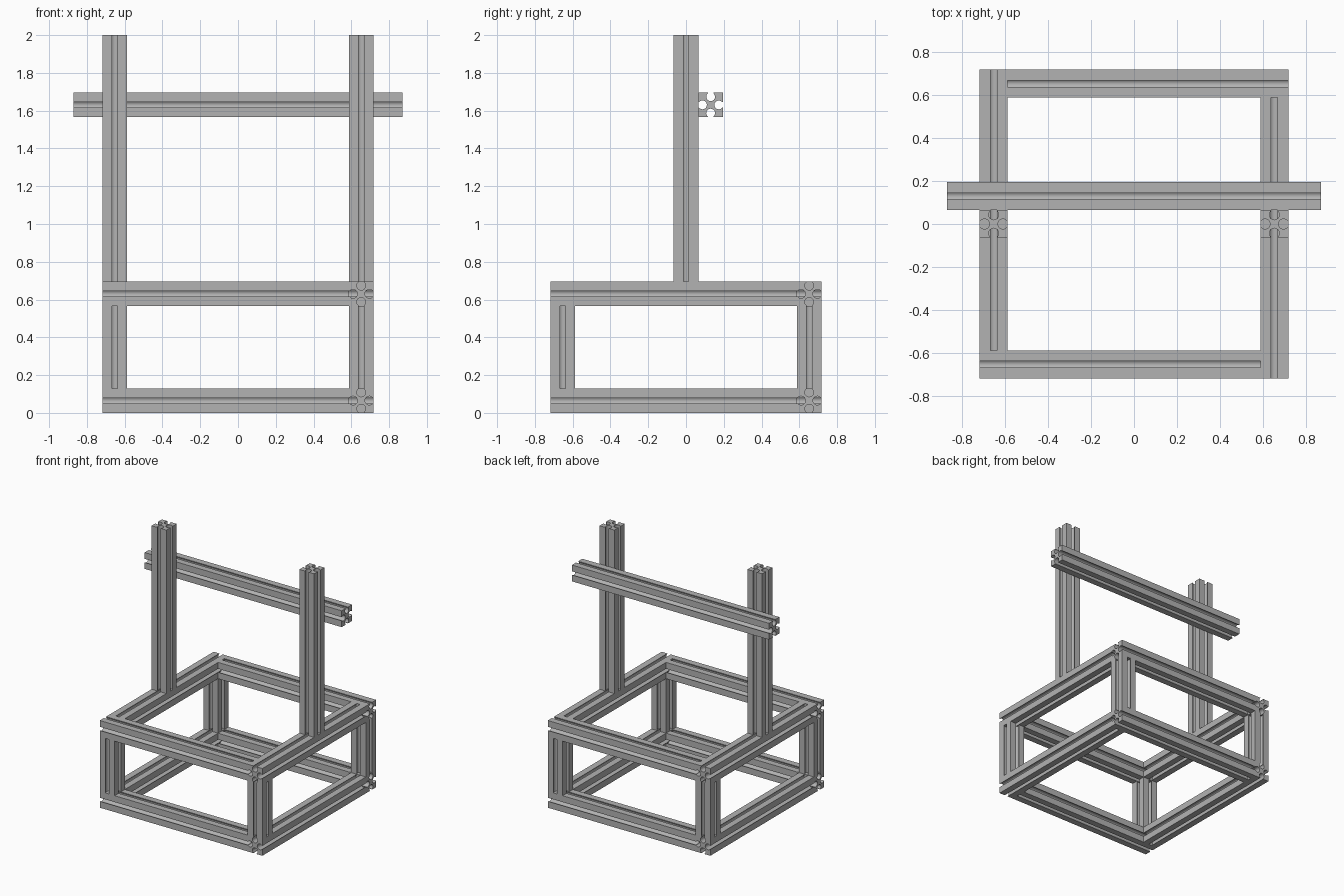
import bpy, bmesh, math
from mathutils import Vector

cube = bpy.data.objects.get("Cube")
if cube:
    bpy.data.objects.remove(cube)

# Proportions derived from the bar width
W = 2 * 30 / 460
H = W / 2
FRAME = 5.5 * W            # half the base frame size
MID = FRAME - H            # centre line of the frame bars
RAIL = 10 * W              # rail and post length
LEG = W * 10 / 3
DECK = LEG + 2 * W         # top of the base frame

grey = bpy.data.materials.new("aluminium grey")
grey.use_nodes = True
colour = (0.45, 0.45, 0.45, 1)
grey.diffuse_color = colour
grey.node_tree.nodes["Principled BSDF"].inputs["Base Color"].default_value = colour


def slotted_profile(neck=0.0145, radius=0.0235, depth=0.022, steps=12):
    """Square section with a round-bottomed slot in the middle of each side."""
    start = math.acos(neck / radius)
    side = [(H, H), (neck, H)]
    for i in range(steps + 1):
        a = start - (math.pi + 2 * start) * i / steps
        side.append((radius * math.cos(a), H - depth + radius * math.sin(a)))
    side.append((-neck, H))
    points = []
    for turn in range(4):
        points += side
        side = [(-v, u) for u, v in side]
    return points


PROFILE = slotted_profile()


def bar(name, axis, centre, length):
    """Extrude the slotted section along an axis, about a centre point."""
    place = {"x": lambda u, v, w: (w, u, v),
             "y": lambda u, v, w: (u, w, v),
             "z": lambda u, v, w: (u, v, w)}[axis]
    bm = bmesh.new()
    face = bm.faces.new([bm.verts.new(place(u, v, -length / 2)) for u, v in PROFILE])
    extruded = bmesh.ops.extrude_face_region(bm, geom=[face], use_keep_orig=True)
    moved = [g for g in extruded["geom"] if isinstance(g, bmesh.types.BMVert)]
    bmesh.ops.translate(bm, verts=moved, vec=Vector(place(0, 0, length)))
    bmesh.ops.recalc_face_normals(bm, faces=bm.faces)
    mesh = bpy.data.meshes.new(name)
    bm.to_mesh(mesh)
    bm.free()
    mesh.materials.append(grey)
    obj = bpy.data.objects.new(name, mesh)
    obj.location = centre
    bpy.context.collection.objects.link(obj)
    bars.append(obj)


bars = []

# Two pinwheel rectangles of rails
for level, z in (("lower", H), ("upper", DECK - H)):
    bar(level + "_front_rail", "x", (-H, -MID, z), RAIL)
    bar(level + "_back_rail", "x", (H, MID, z), RAIL)
    bar(level + "_left_rail", "y", (MID, -H, z), RAIL)
    bar(level + "_right_rail", "y", (-MID, H, z), RAIL)

# Corner legs between the rectangles, and tall posts on the side rails
for side, x in (("left", MID), ("right", -MID)):
    for end, y in (("front", -MID), ("back", MID)):
        bar(f"{end}_{side}_leg", "z", (x, y, DECK / 2), LEG)
    bar(side + "_post", "z", (x, 0, DECK + RAIL / 2), RAIL)

# Crossbar fixed behind the posts
bar("crossbar", "x", (0, W, 12.5 * W), W * 40 / 3)

# Smooth the slot walls, keep the corners sharp
bpy.ops.object.select_all(action="DESELECT")
for obj in bars:
    obj.select_set(True)
bpy.context.view_layer.objects.active = bars[0]
bpy.ops.object.shade_smooth_by_angle(angle=math.radians(30))
